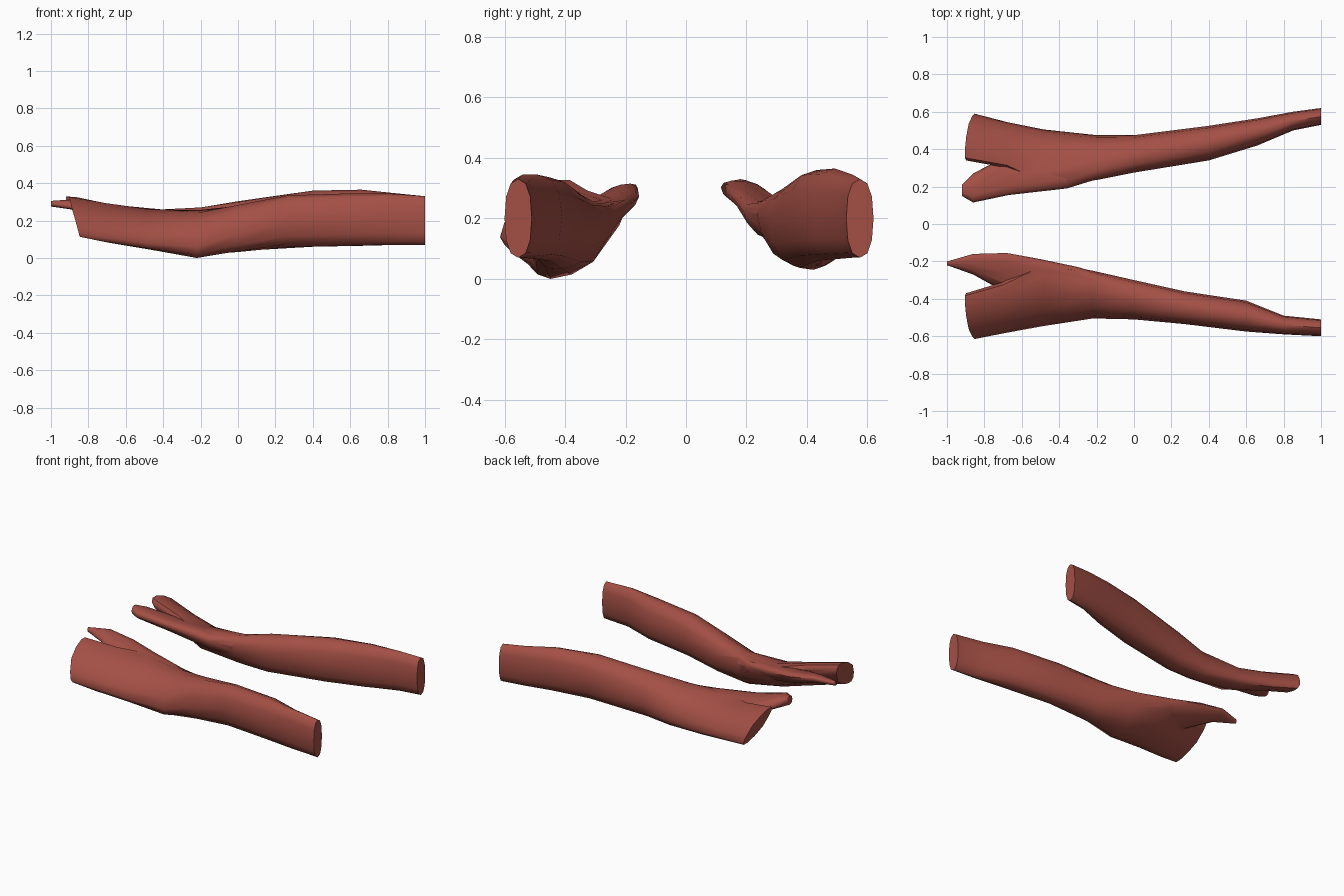
import bpy, bmesh, math

if "Cube" in bpy.data.objects:
    bpy.data.objects.remove(bpy.data.objects["Cube"])

SIDES = 12
mat = bpy.data.materials.new("muscle_red")
mat.diffuse_color = (0.37, 0.08, 0.06, 1)
mat.use_nodes = True
mat.node_tree.nodes["Principled BSDF"].inputs["Base Color"].default_value = mat.diffuse_color


def soft(v):
    # slightly squared-off circle profile
    return math.copysign(abs(v) ** 0.85, v)


def loft(name, stations, lean=0.0):
    # station: x, y min, y max, z min, z max, skew angle; lean slants the last ring
    bm = bmesh.new()
    rings = []
    for i, (x, y0, y1, z0, z1, skew) in enumerate(stations):
        ring = []
        for k in range(SIDES):
            t = math.tau * k / SIDES
            c, s = soft(math.cos(t)), soft(math.sin(t + math.radians(skew)))
            dx = -lean * s if i == len(stations) - 1 else 0
            ring.append(bm.verts.new((x + dx,
                                      (y0 + y1) / 2 + (y1 - y0) / 2 * c,
                                      (z0 + z1) / 2 + (z1 - z0) / 2 * s)))
        rings.append(ring)
    for a, b in zip(rings, rings[1:]):
        for k in range(SIDES):
            j = (k + 1) % SIDES
            bm.faces.new((a[k], a[j], b[j], b[k]))
    bm.faces.new(rings[0])
    bm.faces.new(rings[-1][::-1])
    bmesh.ops.recalc_face_normals(bm, faces=bm.faces)
    me = bpy.data.meshes.new(name)
    bm.to_mesh(me)
    bm.free()
    me.materials.append(mat)
    ob = bpy.data.objects.new(name, me)
    bpy.context.collection.objects.link(ob)
    return ob


def forked_strip(name, body, prong):
    # fuse the thin inner prong into the main strip
    main = loft(name, body, lean=0.03)
    side = loft(name + "_prong", prong)
    mod = main.modifiers.new("fuse", 'BOOLEAN')
    mod.operation, mod.solver, mod.object = 'UNION', 'EXACT', side
    bpy.ops.object.select_all(action='DESELECT')
    main.select_set(True)
    bpy.context.view_layer.objects.active = main
    bpy.ops.object.modifier_apply(modifier=mod.name)
    bpy.data.objects.remove(side)
    bpy.ops.object.shade_smooth_by_angle(angle=math.radians(55))


# front strip
forked_strip("front_muscle_strip", [
    (1.00, -.60, -.51, .07, .33, 0),
    (0.80, -.59, -.49, .07, .345, 0),
    (0.60, -.575, -.41, .065, .345, 0),
    (0.27, -.535, -.36, .058, .335, 0),
    (0.00, -.51, -.30, .03, .285, 10),
    (-.22, -.505, -.25, .00, .255, 30),
    (-.48, -.545, -.20, .045, .262, 40),
    (-.70, -.585, -.31, .08, .295, 45),
    (-.875, -.615, -.37, .11, .33, 45),
], [
    (0.00, -.42, -.32, .12, .26, 0),
    (-.30, -.42, -.23, .10, .25, 30),
    (-.50, -.42, -.188, .13, .265, 40),
    (-.68, -.37, -.155, .175, .29, 40),
    (-.86, -.27, -.16, .255, .315, 30),
    (-1.0, -.22, -.20, .275, .305, 0),
])

# back strip
forked_strip("back_muscle_strip", [
    (1.00, .53, .62, .07, .33, 0),
    (0.85, .50, .60, .07, .345, 0),
    (0.66, .42, .565, .065, .365, 0),
    (0.40, .34, .525, .06, .36, 0),
    (0.00, .275, .475, .035, .305, -10),
    (-.20, .235, .475, .03, .27, -30),
    (-.48, .205, .505, .055, .257, -40),
    (-.68, .30, .545, .09, .275, -45),
    (-.875, .34, .59, .12, .32, -45),
], [
    (0.00, .30, .40, .12, .27, 0),
    (-.36, .19, .40, .115, .255, -30),
    (-.67, .155, .37, .175, .285, -40),
    (-.86, .115, .27, .25, .325, -20),
    (-.92, .15, .21, .27, .33, 0),
])
